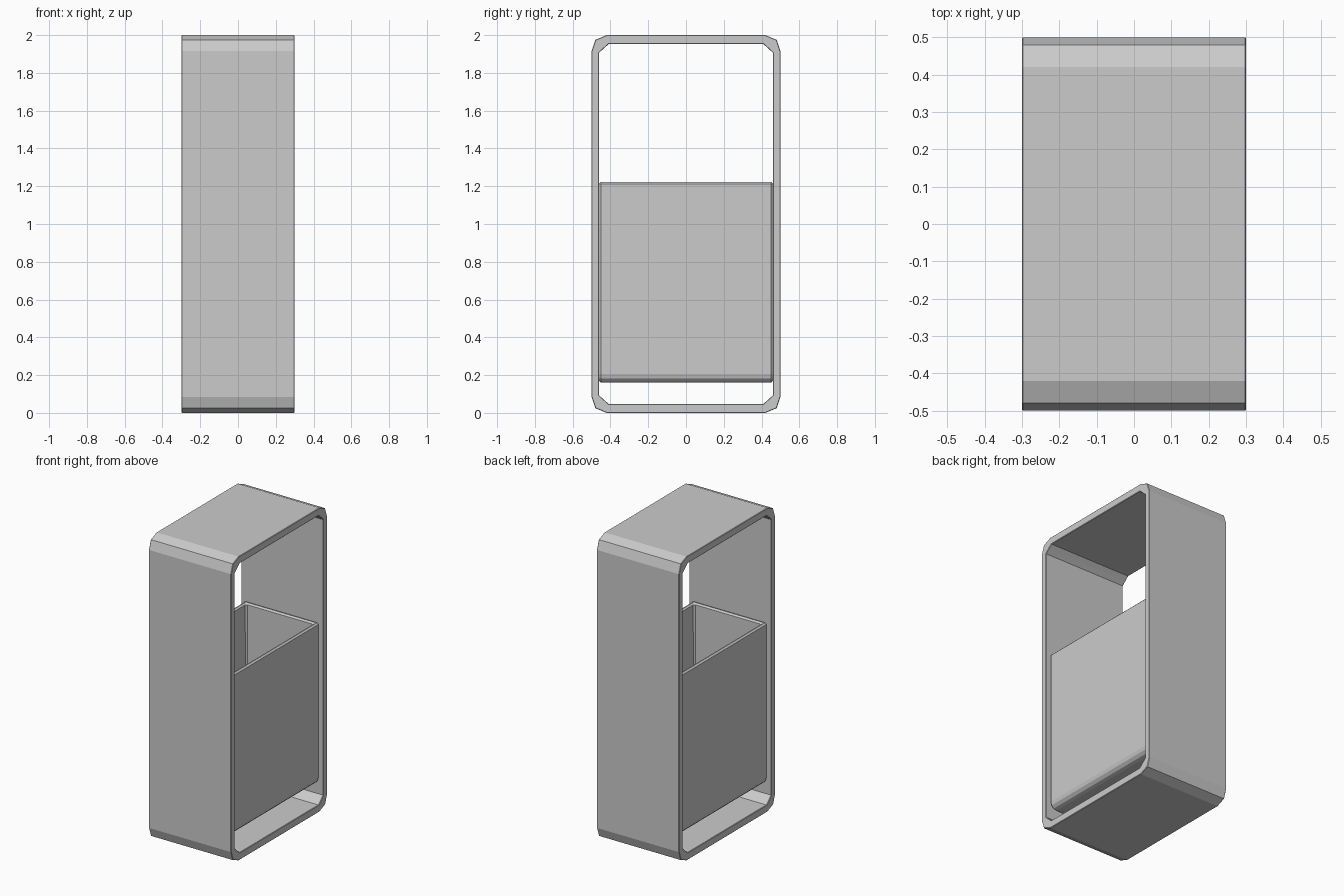
import bpy, bmesh

if "Cube" in bpy.data.objects:
    bpy.data.objects.remove(bpy.data.objects["Cube"])


def finish(bm, name):
    bmesh.ops.recalc_face_normals(bm, faces=bm.faces)
    mesh = bpy.data.meshes.new(name)
    bm.to_mesh(mesh)
    bm.free()
    obj = bpy.data.objects.new(name, mesh)
    bpy.context.collection.objects.link(obj)
    return obj


def mirrored_loop(corner, zc):
    """Full y-z outline from the points of its upper right corner."""
    right = [(y, zc + h) for y, h in corner]
    left = [(-y, zc + h) for y, h in corner[::-1]]
    return (right + [(y, zc - h) for y, h in corner[::-1]]
            + [(y, zc - h) for y, h in [(-a, b) for a, b in corner]] + left)


def sleeve(name, outer, inner, half):
    """Closed tube along x between two outlines with equal point counts."""
    bm = bmesh.new()
    rings = [[bm.verts.new((x, y, z)) for y, z in pts]
             for pts, x in ((outer, -half), (outer, half), (inner, half), (inner, -half))]
    n = len(outer)
    for r in range(4):
        a, b = rings[r], rings[(r + 1) % 4]
        for i in range(n):
            j = (i + 1) % n
            bm.faces.new((a[i], a[j], b[j], b[i]))
    return finish(bm, name)


# Outer casing, open on both x sides
outer = mirrored_loop([(0.42, 1.0), (0.48, 0.975), (0.5, 0.915)], 1.0)
inner = mirrored_loop([(0.41, 0.952), (0.435, 0.93), (0.46, 0.907)], 1.0)
casing = sleeve("outer_casing", outer, inner, 0.3)
bev = casing.modifiers.new("edge_bevel", 'BEVEL')
bev.width = 0.003
bev.segments = 1
bev.limit_method = 'ANGLE'
bev.angle_limit = 1.2

# Open-topped inner bin with rounded lower edges
bm = bmesh.new()
bmesh.ops.create_cube(bm, size=1)
for v in bm.verts:
    v.co.x *= 0.54
    v.co.y *= 0.92
    v.co.z = 1.223 if v.co.z > 0 else 0.16
top = [f for f in bm.faces if f.calc_center_median().z > 1.2]
bmesh.ops.delete(bm, geom=top, context='FACES_ONLY')
low = [e for e in bm.edges
       if all(v.co.z < 0.2 for v in e.verts)
       and abs(e.verts[0].co.y - e.verts[1].co.y) > 0.5]
bmesh.ops.bevel(bm, geom=low, offset=0.045, segments=3, profile=0.5, affect='EDGES')
bin_obj = finish(bm, "inner_bin")
sol = bin_obj.modifiers.new("wall", 'SOLIDIFY')
sol.thickness = 0.025
sol.offset = -1
sol.use_even_offset = True
bev = bin_obj.modifiers.new("rim_bevel", 'BEVEL')
bev.width = 0.01
bev.segments = 1
bev.limit_method = 'ANGLE'
bev.angle_limit = 1.2
